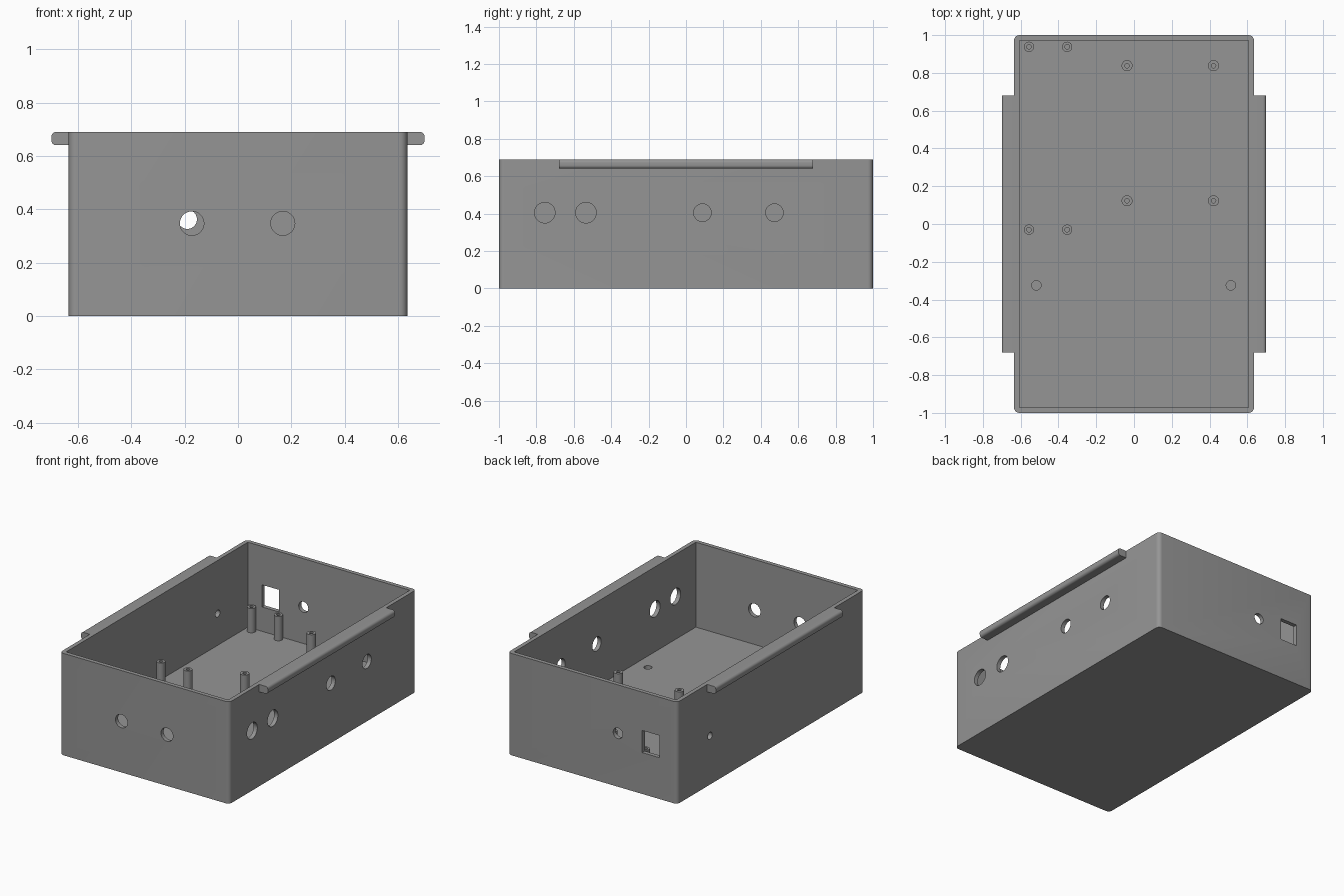
import bpy, bmesh, math
from mathutils import Matrix, Vector

if "Cube" in bpy.data.objects:
    bpy.data.objects.remove(bpy.data.objects["Cube"])

W, L, H = 0.635, 1.0, 0.69       # half width, half length, height
IW, IL, FLOOR = 0.607, 0.972, 0.115
POST_TOP = 0.28

grey = bpy.data.materials.new("plain grey")
grey.diffuse_color = (0.30, 0.30, 0.30, 1)
grey.use_nodes = True
grey.node_tree.nodes["Principled BSDF"].inputs["Base Color"].default_value = grey.diffuse_color


def make_object(name, bm, smooth=True):
    bmesh.ops.recalc_face_normals(bm, faces=bm.faces)
    mesh = bpy.data.meshes.new(name)
    bm.to_mesh(mesh)
    bm.free()
    mesh.materials.append(grey)
    obj = bpy.data.objects.new(name, mesh)
    bpy.context.collection.objects.link(obj)
    if smooth:
        shade(obj)
    return obj


def shade(obj):
    bpy.ops.object.select_all(action='DESELECT')
    obj.select_set(True)
    bpy.context.view_layer.objects.active = obj
    bpy.ops.object.shade_smooth_by_angle(angle=math.radians(30))


def add_box(bm, lo, hi):
    lo, hi = Vector(lo), Vector(hi)
    size = hi - lo
    m = Matrix.Translation((lo + hi) / 2) @ Matrix.Diagonal((*size, 1))
    bmesh.ops.create_cube(bm, size=1, matrix=m)


def add_rod(bm, centre, radius, depth, axis):
    rot = {'X': Matrix.Rotation(math.pi / 2, 4, 'Y'),
           'Y': Matrix.Rotation(math.pi / 2, 4, 'X'),
           'Z': Matrix.Identity(4)}[axis]
    bmesh.ops.create_cone(bm, cap_ends=True, segments=40, radius1=radius,
                          radius2=radius, depth=depth,
                          matrix=Matrix.Translation(centre) @ rot)


def bevel_along(bm, axis, offset, keep=lambda v: True):
    edges = [e for e in bm.edges
             if abs((e.verts[0].co - e.verts[1].co).normalized()[axis]) > 0.99
             and keep(e.verts[0].co)]
    bmesh.ops.bevel(bm, geom=edges, offset=offset, segments=6,
                    profile=0.5, affect='EDGES')


def cut(obj, cutter):
    mod = obj.modifiers.new("cut", 'BOOLEAN')
    mod.operation, mod.solver, mod.object = 'DIFFERENCE', 'EXACT', cutter
    bpy.context.view_layer.objects.active = obj
    bpy.ops.object.modifier_apply(modifier=mod.name)
    bpy.data.objects.remove(cutter)


# Open enclosure with rounded vertical corners
bm = bmesh.new()
add_box(bm, (-W, -L, 0), (W, L, H))
bevel_along(bm, 2, 0.028)
case = make_object("enclosure", bm, False)

# Cavity
bm = bmesh.new()
add_box(bm, (-IW, -IL, FLOOR), (IW, IL, H + 0.2))
cut(case, make_object("cavity_cutter", bm, False))

# Wall openings and blind floor holes
bm = bmesh.new()
for x in (-0.173, 0.168):                                   # front cable holes
    add_rod(bm, (x, -L, 0.347), 0.045, 0.12, 'Y')
for y, r in ((-0.755, 0.055), (-0.535, 0.055), (0.088, 0.047), (0.473, 0.047)):
    add_rod(bm, (W, y, 0.405), r, 0.12, 'X')                # right side holes
add_rod(bm, (-W, 0.65, 0.33), 0.024, 0.12, 'X')             # left side hole
add_rod(bm, (-0.19, L, 0.362), 0.036, 0.12, 'Y')            # back round hole
add_box(bm, (-0.50, 0.94, 0.28), (-0.372, 1.06, 0.43))      # back socket window
for x in (-0.517, 0.513):
    add_rod(bm, (x, -0.325, FLOOR), 0.025, 0.12, 'Z')
cut(case, make_object("opening_cutter", bm, False))
shade(case)

# Side rails with rounded outer edges
for side, name in ((-1, "left_rail"), (1, "right_rail")):
    bm = bmesh.new()
    xs = sorted((side * (W - 0.01), side * 0.70))
    add_box(bm, (xs[0], -0.68, 0.64), (xs[1], 0.68, H))
    bevel_along(bm, 1, 0.018, lambda v: abs(v.x) > 0.69)
    make_object(name, bm)

# Hollow mounting posts for two circuit boards
posts = [(x, y, 0.027) for x in (-0.556, -0.354) for y in (0.938, -0.03)]
posts += [(x, y, 0.029) for x in (-0.037, 0.421) for y in (0.838, 0.123)]
for i, (x, y, r) in enumerate(posts):
    bm = bmesh.new()
    profile = ((r, FLOOR), (r, POST_TOP), (0.012, POST_TOP), (0.012, FLOOR))
    n = 32
    rings = [[bm.verts.new((x + pr * math.cos(2 * math.pi * k / n),
                            y + pr * math.sin(2 * math.pi * k / n), z))
              for k in range(n)] for pr, z in profile]
    for a, b in zip(rings, rings[1:] + rings[:1]):
        for k in range(n):
            j = (k + 1) % n
            bm.faces.new((a[k], a[j], b[j], b[k]))
    make_object(f"mounting_post_{i + 1}", bm)
